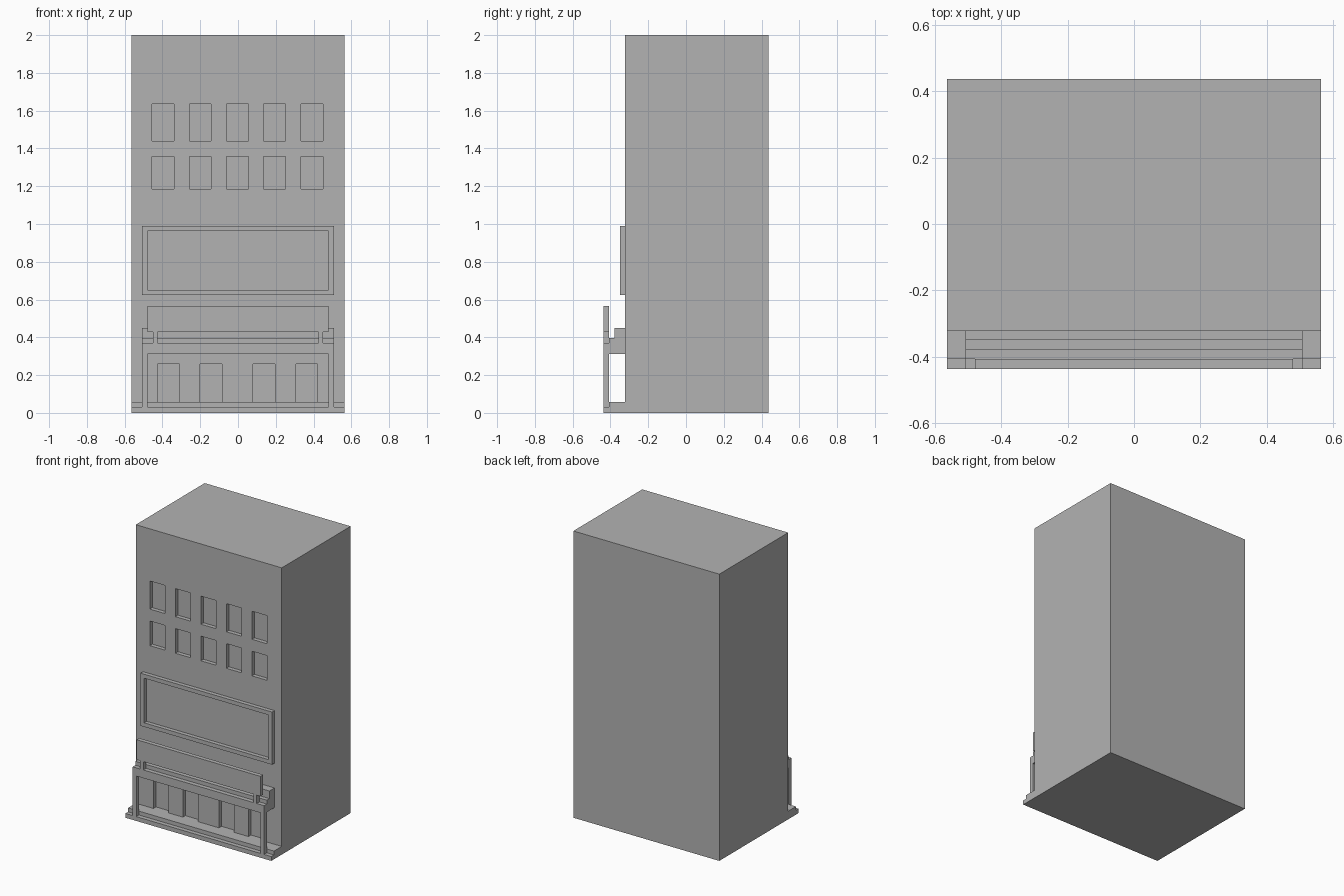
import bpy
import bmesh
from mathutils import Matrix

cube = bpy.data.objects.get("Cube")
if cube:
    bpy.data.objects.remove(cube, do_unlink=True)

GREY = (0.45, 0.45, 0.45, 1.0)
grey = bpy.data.materials.new("plain grey")
grey.use_nodes = True
grey.diffuse_color = GREY
grey.node_tree.nodes["Principled BSDF"].inputs["Base Color"].default_value = GREY

HALF = 0.563      # half width of the building
TRIM = 0.507      # half width of the trim
INNER = 0.479     # half width inside the trim
BACK, WALL, FRONT = 0.437, -0.322, -0.437
PANEL = -0.407    # rear of the sign and posts
RECESS = 0.028


def boxes(name, spans):
    """One object from (x0, x1, y0, y1, z0, z1) boxes."""
    bm = bmesh.new()
    for x0, x1, y0, y1, z0, z1 in spans:
        place = Matrix.Translation(((x0 + x1) / 2, (y0 + y1) / 2, (z0 + z1) / 2))
        size = Matrix.Diagonal((x1 - x0, y1 - y0, z1 - z0, 1))
        bmesh.ops.create_cube(bm, size=1, matrix=place @ size)
    mesh = bpy.data.meshes.new(name)
    bm.to_mesh(mesh)
    bm.free()
    mesh.materials.append(grey)
    obj = bpy.data.objects.new(name, mesh)
    bpy.context.collection.objects.link(obj)
    return obj


def profile_bar(name, points, half):
    """Extrude a (y, z) outline along x."""
    bm = bmesh.new()
    face = bm.faces.new([bm.verts.new((-half, y, z)) for y, z in points])
    out = bmesh.ops.extrude_face_region(bm, geom=[face])
    moved = [v for v in out["geom"] if isinstance(v, bmesh.types.BMVert)]
    bmesh.ops.translate(bm, verts=moved, vec=(2 * half, 0, 0))
    bmesh.ops.recalc_face_normals(bm, faces=bm.faces)
    mesh = bpy.data.meshes.new(name)
    bm.to_mesh(mesh)
    bm.free()
    mesh.materials.append(grey)
    obj = bpy.data.objects.new(name, mesh)
    bpy.context.collection.objects.link(obj)
    return obj


def frame(name, half_out, half_in, z0, z1, edge, y0, y1):
    """Rectangular frame with an open middle."""
    return boxes(name, [
        (-half_out, half_out, y0, y1, z0, z0 + edge),
        (-half_out, half_out, y0, y1, z1 - edge, z1),
        (-half_out, -half_in, y0, y1, z0 + edge, z1 - edge),
        (half_in, half_out, y0, y1, z0 + edge, z1 - edge)])


# Building block with recessed windows and doors
body = boxes("building_body", [(-HALF, HALF, WALL, BACK, 0, 2)])
cuts = []
for z0, z1 in ((1.185, 1.357), (1.44, 1.636)):
    for i in range(-2, 3):
        x = 0.197 * i - 0.003
        cuts.append((x - 0.058, x + 0.058, WALL - 0.02, WALL + RECESS, z0, z1))
for x in (-0.369, -0.142, 0.137, 0.364):
    cuts.append((x - 0.058, x + 0.058, WALL - 0.02, WALL + RECESS, 0.057, 0.259))
cutter = boxes("opening_cutter", cuts)
cutter.hide_render = True
mod = body.modifiers.new("openings", 'BOOLEAN')
mod.operation = 'DIFFERENCE'
mod.solver = 'EXACT'
mod.object = cutter
bpy.context.view_layer.objects.active = body
bpy.ops.object.modifier_apply(modifier=mod.name)
bpy.data.objects.remove(cutter, do_unlink=True)

# Entrance steps
profile_bar("entrance_steps", [
    (WALL, 0), (FRONT, 0), (FRONT, 0.03),
    (PANEL, 0.03), (PANEL, 0.057), (WALL, 0.057)], HALF)

# Stepped canopy over the entrance
profile_bar("canopy", [
    (WALL, 0.313), (PANEL, 0.313), (PANEL, 0.397),
    (-0.378, 0.397), (-0.378, 0.45), (WALL, 0.45)], TRIM)

# Posts and beam in front of the canopy
boxes("canopy_beam", [(-TRIM, TRIM, FRONT, PANEL, 0.313, 0.37)])
for side, s in (("left", 1), ("right", -1)):
    lo, hi = sorted((s * INNER, s * TRIM))
    boxes(side + "_post", [(lo, hi, FRONT, PANEL, 0.03, 0.313)])
    lo, hi = sorted((s * 0.425, s * 0.45))
    boxes(side + "_sign_support", [(lo, hi, FRONT, PANEL, 0.37, 0.428)])

# Blank sign board above the canopy
boxes("sign_board", [(-INNER, INNER, FRONT, PANEL, 0.428, 0.567)])

# Billboard frame on the wall
frame("billboard_frame", TRIM, INNER, 0.623, 0.99, 0.028, WALL - RECESS, WALL)
